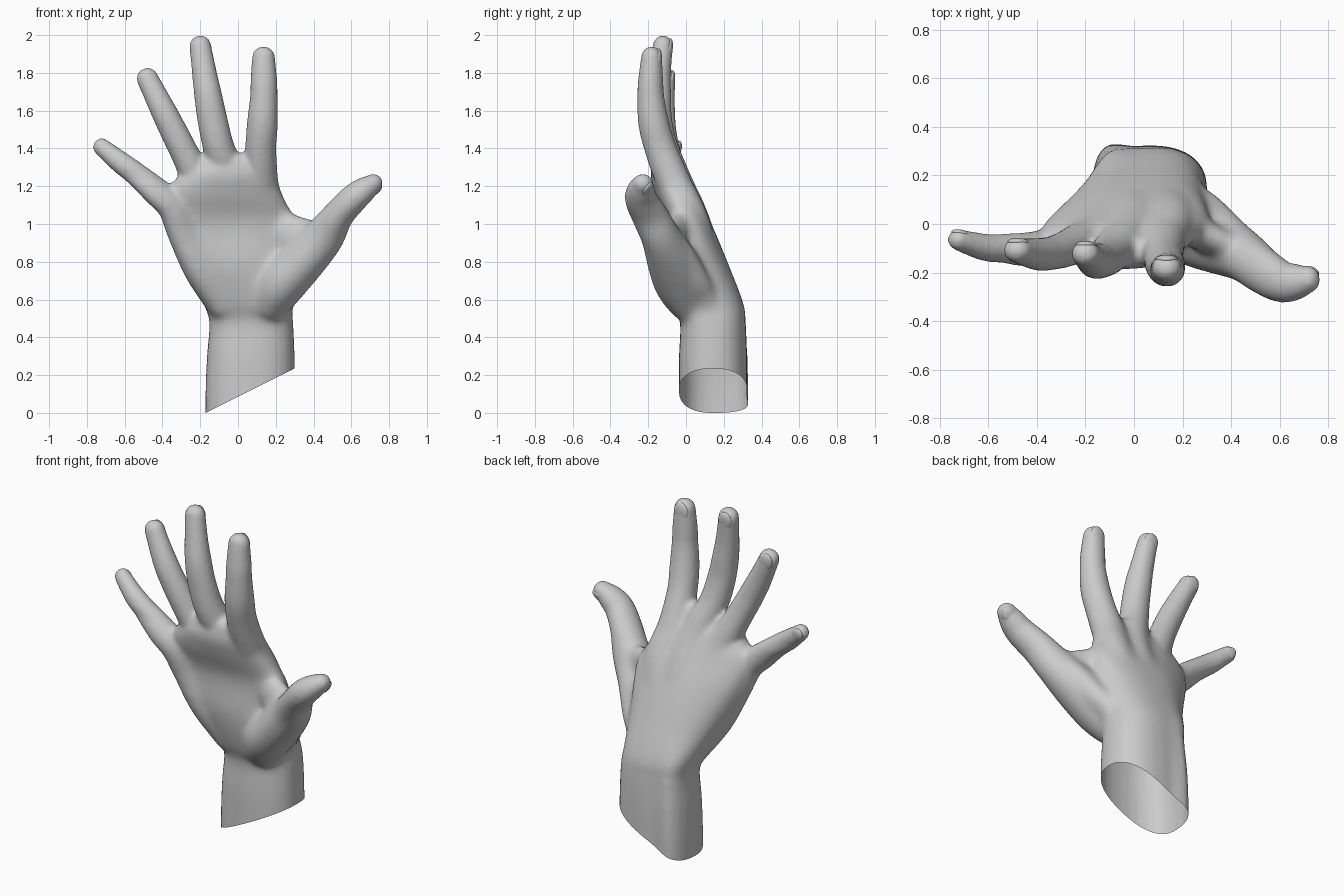
import bpy, bmesh, math
from mathutils import Vector, Matrix

if "Cube" in bpy.data.objects:
    bpy.data.objects.remove(bpy.data.objects["Cube"])

Y = Vector((0, 1, 0))
body = bmesh.new()
nails = bmesh.new()


def catmull(a, b, c, d, t):
    return [0.5 * (2*q + (r-p)*t + (2*p-5*q+4*r-s)*t*t + (3*q-p-3*r+s)*t**3)
            for p, q, r, s in zip(a, b, c, d)]


def tube(sections, axis=None, power=1.0, nail_roll=None, n=28, steps=5):
    """Closed round-tipped tube; each section is x, y, z, half width, half depth."""
    pts = [sections[0]] + sections + [sections[-1]]
    path = [catmull(*pts[i:i+4], k/steps) for i in range(len(sections)-1) for k in range(steps)]
    path.append(sections[-1])
    rings = []

    def ring(c, side, depth, rw, rd):
        vs = []
        for k in range(n):
            a = 2*math.pi*k/n
            cx, sy = (math.copysign(abs(f)**power, f) for f in (math.cos(a), math.sin(a)))
            vs.append(body.verts.new(c + side*rw*cx + depth*rd*sy))
        rings.append(vs)

    for i, p in enumerate(path):
        a, b = path[max(i-1, 0)], path[min(i+1, len(path)-1)]
        t = axis or (Vector(b[:3]) - Vector(a[:3])).normalized()
        side = t.cross(Y).normalized()
        depth = side.cross(t)
        ring(Vector(p[:3]), side, depth, p[3], p[4])
    c, rw, rd = Vector(p[:3]), p[3], p[4]
    for k in range(1, 6):                       # rounded tip
        a = k*math.pi/2/5.4
        ring(c + t*min(rw, rd)*math.sin(a), side, depth, rw*math.cos(a), rd*math.cos(a))
    for r, s in zip(rings, rings[1:]):
        for k in range(n):
            body.faces.new((r[k], r[(k+1) % n], s[(k+1) % n], s[k]))
    body.faces.new(rings[0][::-1])
    body.faces.new(rings[-1])
    if nail_roll is not None:
        up = depth*math.cos(nail_roll) - side*math.sin(nail_roll)
        across = up.cross(t)
        m = Matrix((across*rw*0.76, t*rw*1.0, up*rd*0.36)).transposed().to_4x4()
        m.translation = c - t*rw*0.25 + up*rd*0.635
        bmesh.ops.create_uvsphere(nails, u_segments=24, v_segments=14, radius=1, matrix=m)


# forearm, wrist and palm
tube([(.065, .143, -.15, .235, .18), (.065, .143, .1, .237, .181), (.068, .143, .3, .232, .18),
      (.07, .142, .48, .222, .174), (.05, .118, .58, .235, .186), (.01, .06, .78, .285, .168),
      (-.03, .015, 1.0, .335, .12), (-.075, -.052, 1.15, .315, .107), (-.068, -.092, 1.25, .25, .095),
      (-.045, -.11, 1.31, .19, .07)], axis=Vector((0, 0, 1)), power=.86)
# index finger, running back to the wrist
tube([(.1, .12, .65, .08, .09), (.15, .035, 1.0, .1, .095), (.12, -.065, 1.22, .095, .092),
      (.12, -.135, 1.4, .083, .085), (.13, -.172, 1.54, .082, .082), (.137, -.187, 1.68, .073, .071),
      (.137, -.187, 1.76, .071, .067), (.135, -.182, 1.885, .061, .056)], nail_roll=0)
# middle finger
tube([(.05, .13, .65, .08, .09), (.01, .04, 1.0, .09, .095), (-.035, -.055, 1.22, .09, .092),
      (-.1, -.122, 1.4, .083, .083), (-.135, -.148, 1.55, .08, .075), (-.158, -.152, 1.68, .074, .074),
      (-.178, -.142, 1.8, .066, .063), (-.2, -.122, 1.945, .058, .054)], nail_roll=0)
# ring finger
tube([(-.02, .11, .65, .08, .09), (-.13, .025, 1.0, .09, .09), (-.2, -.06, 1.2, .088, .085),
      (-.275, -.1, 1.36, .076, .076), (-.34, -.12, 1.49, .073, .07), (-.39, -.125, 1.59, .069, .068),
      (-.43, -.12, 1.67, .064, .061), (-.482, -.108, 1.775, .058, .052)], nail_roll=0)
# little finger and outer heel of the palm
tube([(-.07, .06, .55, .08, .1), (-.185, .015, .75, .1, .11), (-.285, -.02, .95, .09, .09),
      (-.345, -.065, 1.09, .082, .078), (-.43, -.088, 1.17, .075, .07), (-.54, -.1, 1.265, .063, .06),
      (-.62, -.095, 1.325, .059, .056), (-.724, -.065, 1.41, .047, .044)], nail_roll=0)
# thumb and its muscle
tube([(.15, .05, .56, .11, .12), (.225, -.02, .68, .13, .145), (.34, -.073, .8, .12, .135),
      (.455, -.135, .935, .108, .104), (.53, -.192, 1.045, .083, .097), (.607, -.237, 1.13, .077, .087),
      (.667, -.238, 1.18, .068, .076), (.716, -.228, 1.214, .052, .057)], nail_roll=.75)
# web between thumb and index finger
tube([(.08, .02, .95, .12, .07), (.22, -.02, .965, .105, .07), (.37, -.085, .925, .1, .06)])
# tendon ridge from the wrist to the back of the thumb
tube([(.2, .15, .46, .07, .08), (.245, .1, .6, .06, .075), (.31, .045, .7, .065, .08),
      (.38, -.03, .83, .075, .08), (.45, -.1, .93, .08, .07)])

# slant the outer edge of the palm forward, square off the outer back of the wrist
for v in body.verts:
    x, y, z = v.co
    if x < -.1 and .5 < z < 1.25:
        v.co.y -= .15*(-.1 - x)*math.sin(math.pi*(z - .5)/.75)
    if x < -.02 and y > .14:
        v.co.y += .6*(-.02 - x)*min(1, (y - .14)/.16)*max(0, min(1, (.72 - z)/.25))


def to_object(bm, name):
    bmesh.ops.recalc_face_normals(bm, faces=bm.faces)
    me = bpy.data.meshes.new(name)
    bm.to_mesh(me)
    bm.free()
    ob = bpy.data.objects.new(name, me)
    bpy.context.collection.objects.link(ob)
    return ob


def bake(ob):
    bpy.context.view_layer.objects.active = ob
    ob.select_set(True)
    bpy.ops.object.convert(target='MESH')


# fuse all the tubes into one skin
hand = to_object(body, "hand")
rem = hand.modifiers.new("fuse", 'REMESH')
rem.mode, rem.voxel_size = 'VOXEL', 0.012
smo = hand.modifiers.new("soften", 'SMOOTH')
smo.factor, smo.iterations = 0.5, 10
bake(hand)

# blend the palm more strongly, fading out towards fingers and wrist
group = hand.vertex_groups.new(name="palm")
for v in hand.data.vertices:
    d = (v.co - Vector((0, .02, .86))).length
    if d < .5:
        group.add([v.index], min(1, (.5 - d)/.18), 'REPLACE')
blend = hand.modifiers.new("blend", 'SMOOTH')
blend.factor, blend.iterations, blend.vertex_group = 0.5, 50, "palm"
bake(hand)

# slanted open cut through the forearm
bm = bmesh.new()
bm.from_mesh(hand.data)
bmesh.ops.bisect_plane(bm, geom=bm.verts[:] + bm.edges[:] + bm.faces[:], plane_co=(-.17, 0, 0),
                       plane_no=Vector((-.5, 0, 1)).normalized(), clear_inner=True)
bm.to_mesh(hand.data)
bm.free()

fingernails = to_object(nails, "fingernails")
for ob in (hand, fingernails):
    ob.data.polygons.foreach_set("use_smooth", [True] * len(ob.data.polygons))
    ob.data.update()
